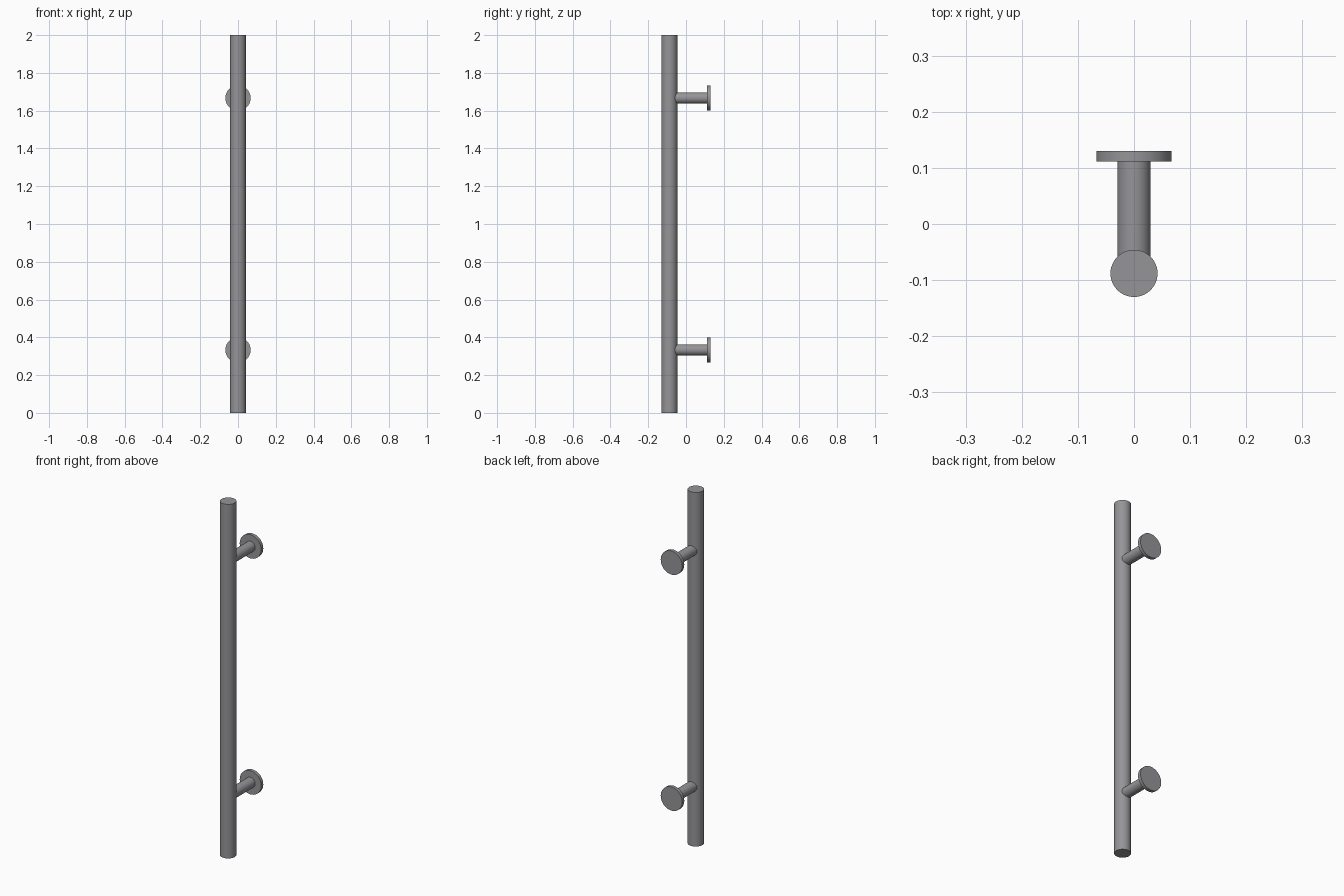
import bpy, math

if "Cube" in bpy.data.objects:
    bpy.data.objects.remove(bpy.data.objects["Cube"])

steel = bpy.data.materials.new("brushed_steel")
steel.diffuse_color = (0.30, 0.30, 0.315, 1)
steel.use_nodes = True
steel.node_tree.nodes["Principled BSDF"].inputs["Base Color"].default_value = steel.diffuse_color


def rod(name, radius, length, loc, along_y=False, sides=48):
    rot = (math.pi / 2, 0, 0) if along_y else (0, 0, 0)
    bpy.ops.mesh.primitive_cylinder_add(vertices=sides, radius=radius, depth=length,
                                        location=loc, rotation=rot)
    ob = bpy.context.object
    ob.name = name
    ob.data.materials.append(steel)
    bpy.ops.object.shade_smooth_by_angle(angle=math.radians(30))
    return ob


BAR_R, BAR_Y = 0.042, -0.088
BACK, PLATE = 0.13, 0.019

# long vertical grip
rod("grip_bar", BAR_R, 2.0, (0, BAR_Y, 1.0))

# two stand-offs with round wall plates
for label, z in (("lower", 1 / 3), ("upper", 5 / 3)):
    start, end = BAR_Y + 0.015, BACK - PLATE + 0.002
    rod(label + "_post", 0.0295, end - start, (0, (start + end) / 2, z), True)
    rod(label + "_wall_plate", 0.067, PLATE, (0, BACK - PLATE / 2, z), True)
